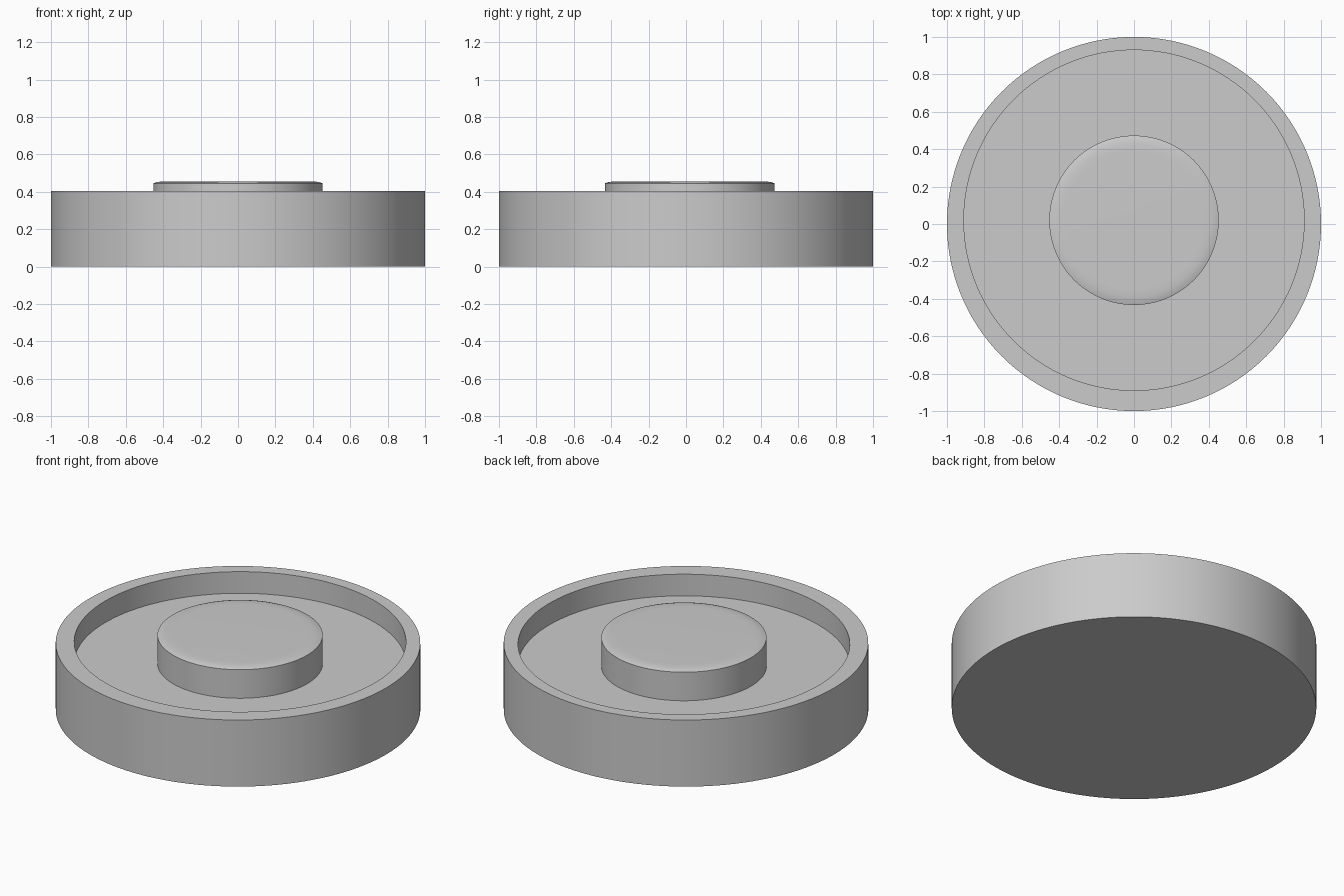
import bpy
import bmesh
from math import cos, sin, tau, radians

SEGMENTS = 128
OFFSET = 0.02  # the recess and the button sit slightly towards the back

old = bpy.data.objects.get("Cube")
if old:
    bpy.data.objects.remove(old, do_unlink=True)

grey = bpy.data.materials.new("plain grey")
grey.use_nodes = True
colour = (0.6, 0.6, 0.6, 1)
grey.diffuse_color = colour
grey.node_tree.nodes["Principled BSDF"].inputs["Base Color"].default_value = colour


def turned_part(name, profile):
    """Skin rings of (radius, height, y centre), closing both ends with discs."""
    bm = bmesh.new()
    rings = [[bm.verts.new((r * cos(tau * i / SEGMENTS),
                            y + r * sin(tau * i / SEGMENTS), z))
              for i in range(SEGMENTS)] for r, z, y in profile]
    for low, high in zip(rings, rings[1:]):
        for i in range(SEGMENTS):
            j = (i + 1) % SEGMENTS
            bm.faces.new((low[i], low[j], high[j], high[i]))
    bm.faces.new(rings[0][::-1])
    bm.faces.new(rings[-1])
    mesh = bpy.data.meshes.new(name)
    bm.to_mesh(mesh)
    bm.free()
    mesh.materials.append(grey)
    obj = bpy.data.objects.new(name, mesh)
    bpy.context.collection.objects.link(obj)
    bpy.ops.object.select_all(action='DESELECT')
    obj.select_set(True)
    bpy.context.view_layer.objects.active = obj
    bpy.ops.object.shade_smooth_by_angle(angle=radians(30))
    return obj


# Round dish: outer wall, flat rim, recess wall and recess floor
turned_part("dish", [(1, 0, 0), (1, 0.403, 0),
                     (0.91, 0.403, OFFSET), (0.91, 0.272, OFFSET)])

# Raised button in the recess, with a shallow rounded top edge
turned_part("button", [(0.453, 0.272, OFFSET), (0.453, 0.445, OFFSET),
                       (0.435, 0.451, OFFSET), (0.41, 0.455, OFFSET),
                       (0.37, 0.456, OFFSET)])
